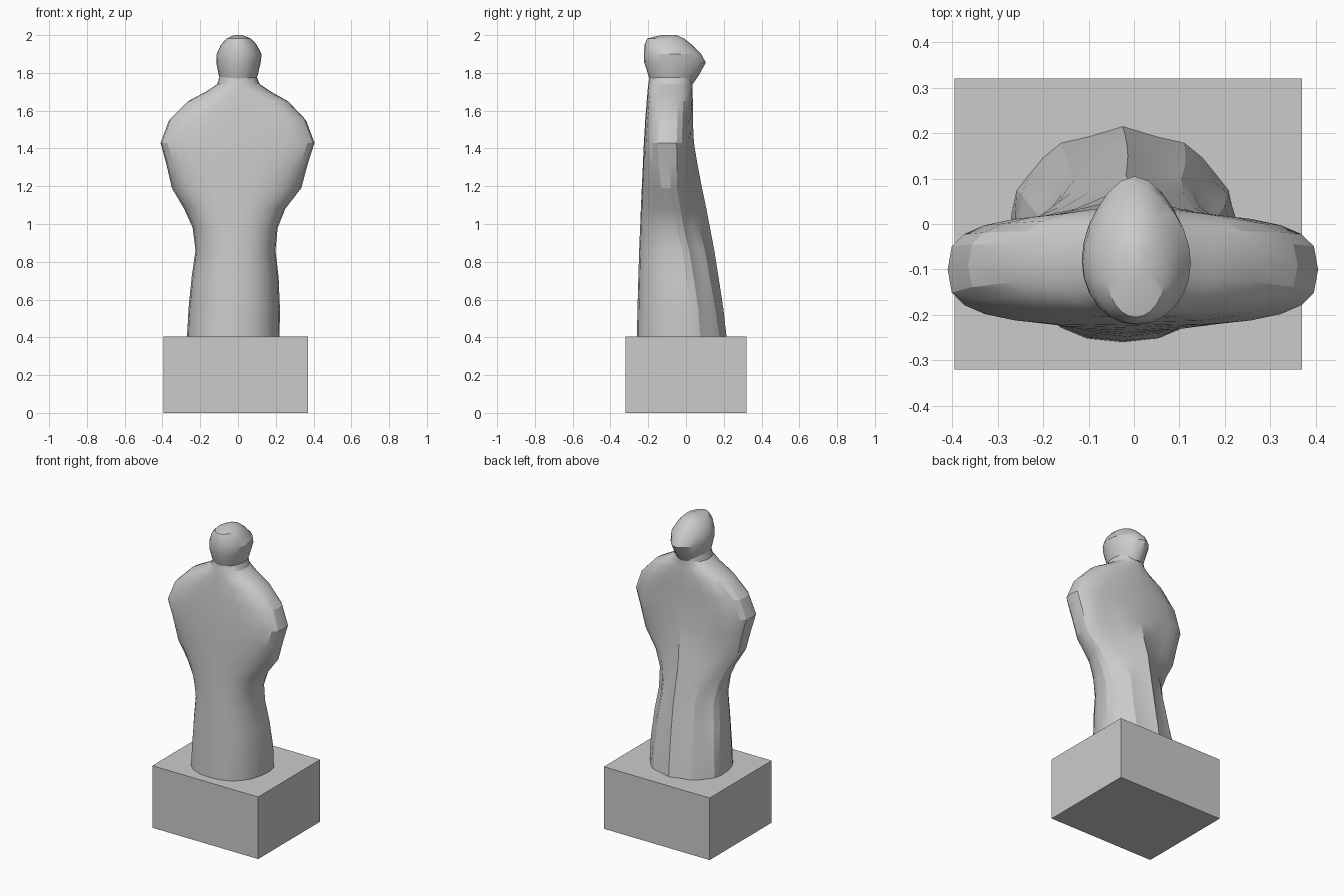
import bpy, bmesh, math

SIDES = 24


def spow(v, p):
    return math.copysign(abs(v) ** p, v)


def ring(z, x0, x1, yb, yf, cy, ridge=0.0, k=0.8, fold=0.0, tilt=0.0):
    """Cross-section: x extents, back/front y extents, widest y, central ridge, boxiness."""
    cx, hx = (x0 + x1) / 2, (x1 - x0) / 2
    pts = []
    for i in range(SIDES):
        a = 2 * math.pi * i / SIDES
        c, s = math.cos(a), math.sin(a)
        x = cx + hx * spow(c, k)
        if s >= 0:
            y = cy + (yf - ridge - cy) * spow(s, k)
            y += ridge * math.exp(-((x - cx) / 0.11) ** 2) * s
        else:
            y = cy + (cy - yb) * spow(s, k)
        f = 1 + fold * (math.cos(6 * a) - 1) * 0.5 * max(0, s + 0.25)
        if abs(s) > 0.97:
            f = 1
        x = cx + (x - cx) * f
        y = cy + (y - cy) * f
        pts.append((x, y, z + tilt * (y - cy)))
    return pts


def loft(name, rings, angle):
    bm = bmesh.new()
    loops = [[bm.verts.new(p) for p in r] for r in rings]
    for a, b in zip(loops, loops[1:]):
        for i in range(SIDES):
            j = (i + 1) % SIDES
            bm.faces.new((a[i], a[j], b[j], b[i]))
    bm.faces.new(loops[0][::-1])
    bm.faces.new(loops[-1])
    bmesh.ops.recalc_face_normals(bm, faces=bm.faces)
    me = bpy.data.meshes.new(name)
    bm.to_mesh(me)
    bm.free()
    ob = bpy.data.objects.new(name, me)
    bpy.context.collection.objects.link(ob)
    bpy.ops.object.select_all(action='DESELECT')
    ob.select_set(True)
    bpy.context.view_layer.objects.active = ob
    bpy.ops.object.shade_smooth_by_angle(angle=math.radians(angle))
    return ob


# Pedestal block
bpy.ops.mesh.primitive_cube_add(size=1, location=(-0.0125, 0, 0.2025))
block = bpy.context.object
block.name = "pedestal"
block.scale = (0.765, 0.64, 0.405)

# Robed body: folded skirt, bulging arms, sloping shoulders, neck
body = [
    ring(0.40, -0.27, 0.22, -0.26, 0.215, 0.02, 0.02, 0.85, 0.08),
    ring(0.55, -0.262, 0.222, -0.257, 0.198, 0.02, 0.03, 0.85, 0.12),
    ring(0.72, -0.245, 0.215, -0.252, 0.172, 0.00, 0.04, 0.85, 0.16),
    ring(0.86, -0.225, 0.198, -0.248, 0.15, -0.02, 0.05, 0.85, 0.16),
    ring(0.98, -0.24, 0.21, -0.243, 0.127, -0.05, 0.06, 0.85, 0.10),
    ring(1.08, -0.285, 0.25, -0.239, 0.108, -0.06, 0.07, 0.85, 0.04),
    ring(1.19, -0.35, 0.335, -0.234, 0.085, -0.08, 0.07, 0.8),
    ring(1.32, -0.38, 0.37, -0.228, 0.06, -0.09, 0.04, 0.7),
    ring(1.43, -0.41, 0.405, -0.223, 0.042, -0.10, 0.02, 0.65),
    ring(1.55, -0.365, 0.36, -0.216, 0.036, -0.09, 0.01, 0.7),
    ring(1.65, -0.265, 0.265, -0.208, 0.036, -0.085, 0.0, 0.8),
    ring(1.70, -0.17, 0.175, -0.204, 0.035, -0.08, 0.0, 0.9),
    ring(1.74, -0.11, 0.115, -0.20, 0.035, -0.08, 0.0, 1.0),
    ring(1.79, -0.095, 0.095, -0.19, 0.04, -0.08, 0.0, 1.0),
]
loft("robed_body", body, 22)

# Head: oval with pointed chin and slanted face plane
head = [
    ring(1.745, -0.09, 0.09, -0.185, 0.04, -0.08, 0.02, 1.0),
    ring(1.79, -0.102, 0.105, -0.20, 0.07, -0.08, 0.04, 1.0),
    ring(1.855, -0.115, 0.12, -0.221, 0.105, -0.08, 0.05, 1.0),
    ring(1.90, -0.113, 0.125, -0.222, 0.08, -0.085, 0.03, 1.0),
    ring(1.95, -0.09, 0.098, -0.22, 0.03, -0.10, 0.01, 1.0),
    ring(1.982, -0.06, 0.068, -0.205, -0.01, -0.11, 0.0, 1.0),
    ring(2.00, -0.02, 0.025, -0.13, -0.05, -0.09, 0.0, 1.0),
]
loft("head", head, 28)
